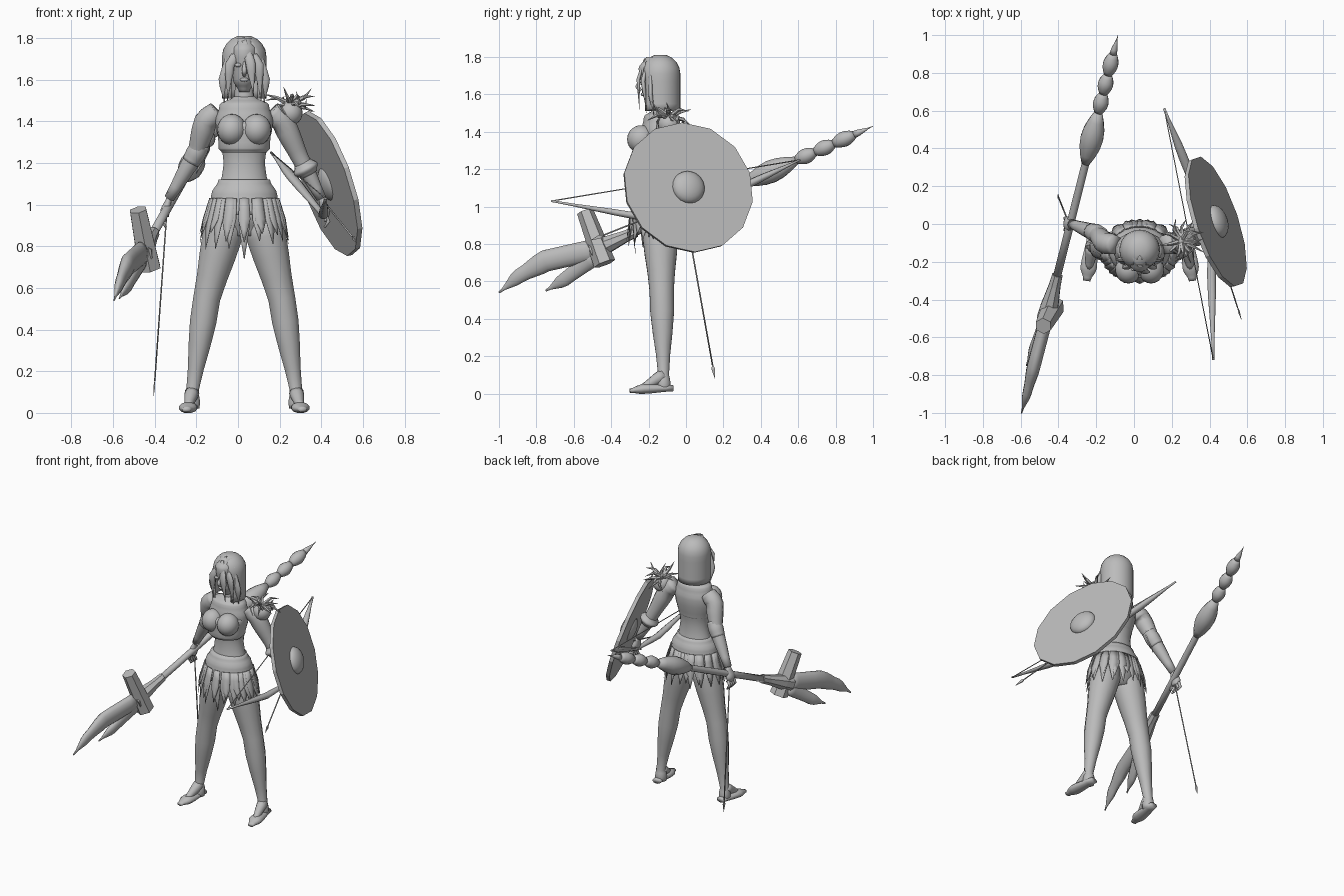
import bpy
import bmesh
import math
import random
from mathutils import Matrix, Vector

default_cube = bpy.data.objects.get("Cube")
if default_cube:
    bpy.data.objects.remove(default_cube)

random.seed(4)
MID = 0.03  # centre line of the body
SIDES = {"right": -1, "left": 1}
ACROSS, FORWARD, UP = Matrix.Identity(3)

grey = bpy.data.materials.new("plain grey")
grey.use_nodes = True
grey.diffuse_color = (0.5, 0.5, 0.5, 1)
grey.node_tree.nodes["Principled BSDF"].inputs["Base Color"].default_value = grey.diffuse_color


def finish(name, bm, smooth=True):
    """Turn a bmesh into a grey object."""
    bmesh.ops.recalc_face_normals(bm, faces=bm.faces)
    mesh = bpy.data.meshes.new(name)
    bm.to_mesh(mesh)
    bm.free()
    for face in mesh.polygons:
        face.use_smooth = smooth
    mesh.materials.append(grey)
    obj = bpy.data.objects.new(name, mesh)
    bpy.context.collection.objects.link(obj)
    return obj


def bridge(bm, rings, closed=True):
    """Join neighbouring rings with quads."""
    for low, high in zip(rings, rings[1:]):
        for k in range(len(low) if closed else len(low) - 1):
            n = (k + 1) % len(low)
            bm.faces.new((low[k], low[n], high[n], high[k]))


def limb(name, joints, radii, bulge=0, flat=1, facing=None, sides=12, steps=4, smooth=True):
    """Tube through joints with eased radii; bulge swells each span, flat thins it along facing."""
    joints = [Vector(j) for j in joints]
    run = (joints[-1] - joints[0]).normalized()
    facing = facing or (FORWARD if abs(run.z) > 0.7 else UP)
    centres, sizes = [], []
    for i in range(len(joints) - 1):
        for step in range(steps):
            t = step / steps
            ease = (1 - math.cos(math.pi * t)) / 2
            centres.append(joints[i].lerp(joints[i + 1], t))
            sizes.append(radii[i] + (radii[i + 1] - radii[i]) * ease + bulge * math.sin(math.pi * t))
    centres.append(joints[-1])
    sizes.append(radii[-1])
    bm = bmesh.new()
    rings = []
    for i, (centre, size) in enumerate(zip(centres, sizes)):
        along = centres[min(i + 1, len(centres) - 1)] - centres[max(i - 1, 0)]
        wide = along.cross(facing).normalized()
        deep = wide.cross(along).normalized() * flat
        angles = [math.tau * (k + 0.5) / sides for k in range(sides)]
        rings.append([bm.verts.new(centre + (wide * math.cos(a) + deep * math.sin(a)) * size)
                      for a in angles])
    bridge(bm, rings)
    bm.faces.new(rings[0])
    bm.faces.new(rings[-1])
    return finish(name, bm, smooth)


def column(name, depth, heights, radii, flat):
    """Upright part on the body centre line."""
    return limb(name, [(MID, depth, z) for z in heights], radii, flat=flat, sides=20)


def ball(name, centre, size):
    bm = bmesh.new()
    bmesh.ops.create_uvsphere(bm, u_segments=20, v_segments=12, radius=1)
    bmesh.ops.transform(bm, matrix=Matrix.LocRotScale(Vector(centre), None, Vector(size)), verts=bm.verts)
    return finish(name, bm)


# Torso, neck, bandeau and head
column("torso", -0.14, (0.85, 0.95, 1.2, 1.4, 1.48, 1.52), (0.1, 0.155, 0.1, 0.14, 0.12, 0.05), 0.72)
column("neck", -0.13, (1.48, 1.65), (0.05, 0.04), 1)
column("bandeau", -0.17, (1.25, 1.27, 1.38, 1.4), (0.11, 0.125, 0.13, 0.11), 0.9)
column("head", -0.16, (1.54, 1.6, 1.74, 1.8), (0.025, 0.055, 0.07, 0.04), 1.35)
limb("nose", [(MID, -0.24, 1.69), (MID, -0.26, 1.64), (MID, -0.24, 1.62)], (0.005, 0.012, 0.008))
ball("lips", (MID, -0.23, 1.6), (0.02, 0.012, 0.01))

for side, sign in SIDES.items():
    def sided(offset, y, z):
        return Vector((MID + sign * offset, y, z))

    ball(side + "_eye", sided(0.03, -0.24, 1.67), (0.015, 0.01, 0.01))
    ball(side + "_breast", sided(0.06, -0.24, 1.36), (0.07, 0.075, 0.075))

    # Leg and bare foot
    ankle = sided(0.25, -0.12, 0.1)
    limb(side + "_leg", [sided(0.08, -0.14, 0.95), sided(0.18, -0.13, 0.55), ankle, ankle - UP * 0.08],
         (0.1, 0.067, 0.03, 0.035), bulge=0.006)
    limb(side + "_foot", [sided(0.25, -0.07, 0.03), sided(0.27, -0.23, 0.025), sided(0.28, -0.3, 0.015)],
         (0.03, 0.045, 0.02), flat=0.6)
    limb(side + "_instep", [ankle, sided(0.27, -0.24, 0.025)], (0.035, 0.02))

    # Arm
    elbow, wrist = {"right": (Vector((-0.2, -0.05, 1.25)), Vector((-0.33, 0, 1.03))),
                    "left": (Vector((0.3, -0.06, 1.22)), Vector((0.4, -0.04, 1.03)))}[side]
    limb(side + "_arm", [sided(0.13, -0.11, 1.45), sided(0.185, -0.1, 1.4), elbow, wrist],
         (0.05, 0.057, 0.043, 0.025), bulge=0.003)

    # Hand with curled fingers
    palm = wrist + Vector((sign * 0.02, 0, -0.06))
    limb(side + "_palm", [wrist, palm, palm - UP * 0.03], (0.024, 0.04, 0.03), flat=0.6, facing=ACROSS)
    for k in range(4):
        root = palm + FORWARD * (0.03 - k * 0.02) - UP * 0.02
        knuckle = root + ACROSS * sign * 0.015 - UP * 0.03
        limb(side + "_finger", [root, knuckle, knuckle - ACROSS * sign * 0.02 - UP * 0.03],
             (0.01, 0.01, 0.006), sides=6, steps=1)
    thumb = palm - FORWARD * 0.03
    limb(side + "_thumb", [thumb, thumb - FORWARD * 0.02 - UP * 0.05], (0.012, 0.007), sides=6)

    # Bracer on the left forearm, cloth wrap on the right
    if side == "left":
        limb("left_bracer", [elbow.lerp(wrist, t) for t in (0.1, 0.25, 0.4)], (0.045, 0.065, 0.045))
    else:
        limb("right_elbow_wrap", [elbow.lerp(wrist, t) for t in (-0.2, 0, 0.2)], (0.045, 0.05, 0.045))
        limb("right_wrap_tail", [elbow + ACROSS * 0.05 + UP * 0.1, elbow + ACROSS * 0.04, elbow - UP * 0.1],
             (0.015, 0.02, 0.002), flat=0.3, sides=6)

    # Locks framing the face
    limb(side + "_lock", [sided(0, -0.2, 1.79), sided(0.07, -0.23, 1.67), sided(0.08, -0.21, 1.5)],
         (0.012, 0.025, 0.002), flat=0.5, facing=FORWARD, sides=8)
    limb(side + "_outer_lock", [sided(0.06, -0.19, 1.75), sided(0.1, -0.19, 1.6), sided(0.095, -0.17, 1.48)],
         (0.02, 0.025, 0.002), flat=0.5, facing=FORWARD, sides=8)

# Fringe swept over the left eye
limb("fringe", [(MID, -0.22, 1.79), (0.06, -0.255, 1.68), (0.075, -0.25, 1.52)],
     (0.012, 0.025, 0.002), flat=0.4, facing=FORWARD, sides=8)

# Hair shell: a dome running into a curtain, open at the face
bm = bmesh.new()
rings = []
for k in range(1, 11):
    tilt = min(k / 5, 1) * math.pi / 2
    radius = 0.107 * math.sin(tilt)
    height = 1.71 + 0.105 * math.cos(tilt) - 0.04 * max(k - 5, 0)
    gap = min(0.7, k * 0.12)
    ring = []
    for step in range(25):
        a = gap + (math.tau - 2 * gap) * step / 24
        ring.append(bm.verts.new((MID + radius * math.sin(a), -0.137 - radius * math.cos(a), height)))
    rings.append(ring)
bridge(bm, rings, closed=False)
bm.faces.new(rings[0])
hair = finish("hair", bm)
thickness = hair.modifiers.new("thickness", "SOLIDIFY")
thickness.thickness = 0.012

# Skirt yoke with two layers of ragged strips
column("skirt_yoke", -0.145, (1.12, 1.05, 0.95), (0.125, 0.16, 0.18), 0.8)
for count, hem in ((18, 0.83), (15, 0.87)):
    for i in range(count):
        a = math.tau * i / count
        outward = Vector((math.sin(a), -math.cos(a), 0))

        def hang(radius, z):
            return Vector((MID, -0.145, z)) + Vector((outward.x, outward.y * 0.8, 0)) * radius

        limb("skirt_strip", [hang(0.165, 1.03), hang(0.195, 0.93), hang(0.215, hem - random.uniform(0, 0.05))],
             (0.025, 0.034, 0.002), flat=0.15, facing=outward, sides=6, steps=2)
limb("skirt_front_strip", [(MID, -0.27, 1), (MID, -0.28, 0.88), (MID, -0.27, 0.74)],
     (0.03, 0.028, 0.002), flat=0.15, sides=6, steps=2)

# Thorny shoulder guard
heart = Vector((0.25, -0.09, 1.48))
ball("shoulder_pad", heart - UP * 0.04, (0.06, 0.06, 0.06))
for i in range(17):
    outward = Vector((math.cos(i * 2.4) + 0.3, math.sin(i * 2.4), random.uniform(-0.4, 0.8))).normalized()
    bend = heart + outward * 0.075
    stray = Vector([random.uniform(-1, 1) for axis in range(3)])
    limb("shoulder_thorn", [heart, bend, bend + (outward + stray).normalized() * 0.06],
         (0.014, 0.009, 0.001), sides=5, steps=1, smooth=False)

# Shield disc with a domed boss
bm = bmesh.new()
bmesh.ops.create_cone(bm, cap_ends=True, segments=14, radius1=0.36, radius2=0.363, depth=0.024)
shield = finish("shield", bm, smooth=False)
boss = ball("shield_boss", (0, 0, 0.01), (0.09, 0.09, 0.05))
outward = Vector((3, 1, 1))
for part in (shield, boss):
    part.matrix_world = Matrix.Translation((0.432, 0.01, 1.1)) @ outward.to_track_quat("Z", "Y").to_matrix().to_4x4()

# Bow and string
front_tip, rear_tip, grip = Vector((0.42, -0.72, 1.03)), Vector((0.16, 0.61, 1.25)), Vector((0.41, -0.03, 0.95))
front_bend, rear_bend = grip - FORWARD * 0.24, grip.lerp(rear_tip, 0.6)
limb("bow", [front_tip, front_bend, grip, rear_bend, rear_tip], (0.007, 0.025, 0.015, 0.026, 0.007),
     flat=0.8, sides=8)
limb("bow_string", [front_tip, rear_tip], (0.003, 0.003), sides=6, steps=1)

# One arrow in each hand
arrows = {"right": ((-0.335, -0.02, 1.06), (-0.405, 0.155, 0.08)), "left": ((0.4, 0.02, 1.03), (0.57, -0.51, 0.82))}
for side, (tail, tip) in arrows.items():
    tail, tip = Vector(tail), Vector(tip)
    neck = tip + (tail - tip).normalized() * 0.075
    limb(side + "_arrow_shaft", [tail, neck], (0.004, 0.004), sides=6, steps=1)
    limb(side + "_arrow_head", [neck, neck.lerp(tip, 0.3), tip], (0.004, 0.014, 0.001),
         flat=0.4, facing=ACROSS, sides=4, steps=1, smooth=False)


# Polearm: every piece sits on one slanted line
def along(y):
    return Vector((-0.3375, 0, 0.985)) + Vector((0.2525, 1, 0.445)) * y


limb("polearm_shaft", [along(-0.3), along(0.9)], (0.022, 0.02))
limb("polearm_socket", [along(-0.27), along(-0.5)], (0.03, 0.055), sides=8, smooth=False)
marks = (0.32, 0.59, 0.69, 0.79, 0.9)
for i, (start, end) in enumerate(zip(marks, marks[1:])):
    limb("polearm_bead", [along(start), along(end)], (0.022, 0.022), bulge=0.02 if i else 0.04, steps=6)
limb("polearm_spike", [along(marks[-1]), along(1)], (0.02, 0.001))

# Crossbar and the two curved blades
limb("polearm_crossbar", [(-0.48, -0.54, 0.975), (-0.425, -0.435, 0.695)], (0.045, 0.06),
     sides=6, steps=1, smooth=False)
root = along(-0.48)
limb("long_blade", [root, (-0.53, -0.75, 0.71), (-0.565, -0.89, 0.63), (-0.595, -1, 0.54)],
     (0.06, 0.06, 0.04, 0.005), flat=0.6, facing=ACROSS)
limb("short_blade", [root - UP * 0.03, (-0.53, -0.65, 0.61), (-0.57, -0.75, 0.55)],
     (0.05, 0.038, 0.005), flat=0.6, facing=ACROSS)
